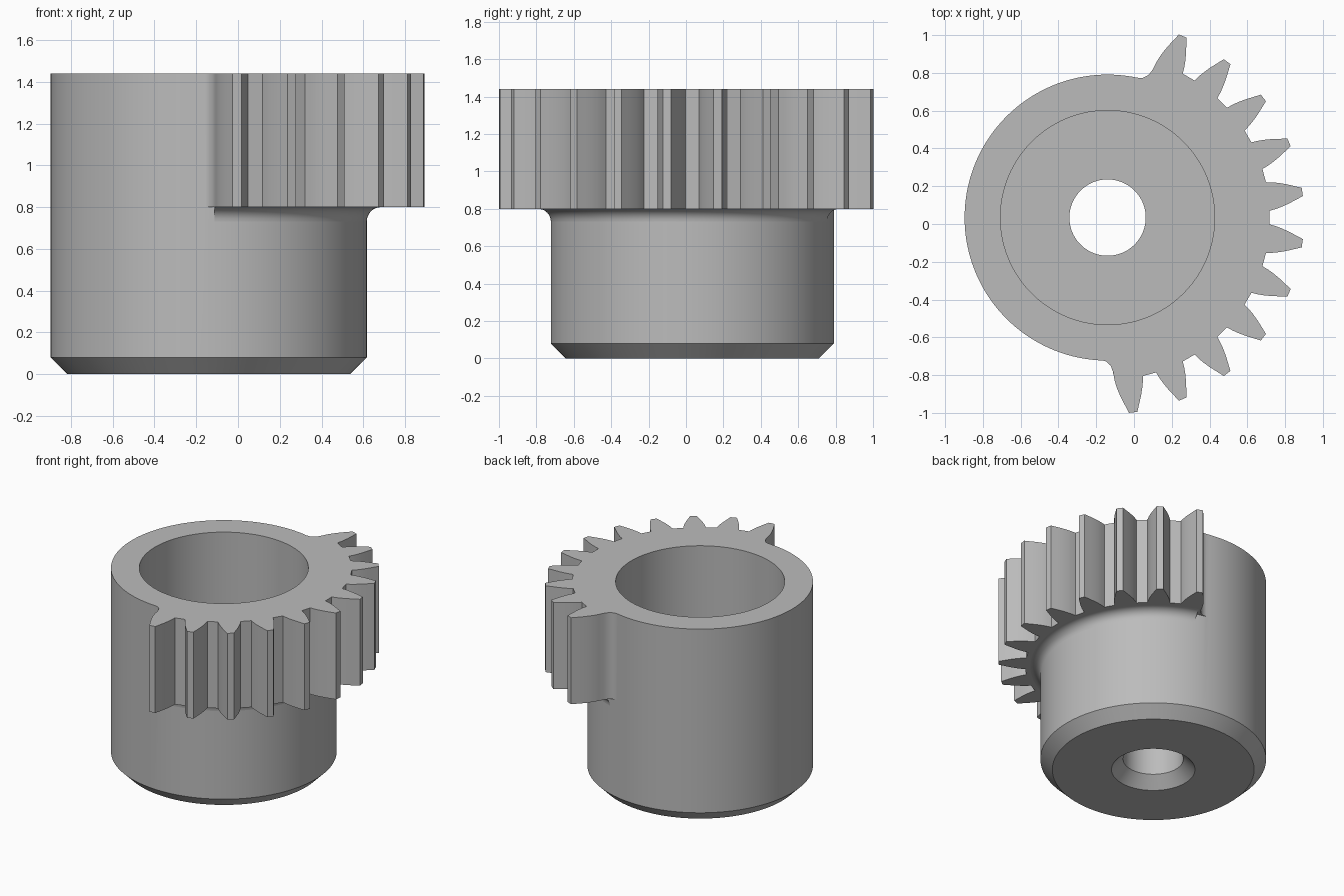
import bpy, bmesh, math

if "Cube" in bpy.data.objects:
    bpy.data.objects.remove(bpy.data.objects["Cube"])

CX, CY = -0.14, 0.034          # hub axis
R, BORE, HOLE = 0.757, 0.567, 0.202
TOP, GEAR_Z, FLOOR = 1.44, 0.80, 0.40
A0, A1 = -92, 78               # toothed sector, degrees
STEP = 2

steel = bpy.data.materials.new("steel grey")
steel.diffuse_color = (0.5, 0.5, 0.5, 1)
steel.use_nodes = True
steel.node_tree.nodes["Principled BSDF"].inputs["Base Color"].default_value = steel.diffuse_color


def polar(r, deg, z):
    a = math.radians(deg)
    return (CX + r * math.cos(a), CY + r * math.sin(a), z)


def lathe(bm, profile, angles, closed):
    """Sweep (r, z) points around the hub axis."""
    rings = [[bm.verts.new(polar(r, a, z)) for r, z in profile] for a in angles]
    n = len(rings)
    for i in range(n if closed else n - 1):
        p, q = rings[i], rings[(i + 1) % n]
        for j in range(len(profile) - 1):
            bm.faces.new((p[j], q[j], q[j + 1], p[j + 1]))


def finish(bm, name):
    bmesh.ops.remove_doubles(bm, verts=bm.verts, dist=0.0005)
    bmesh.ops.recalc_face_normals(bm, faces=bm.faces)
    me = bpy.data.meshes.new(name)
    bm.to_mesh(me)
    bm.free()
    me.materials.append(steel)
    ob = bpy.data.objects.new(name, me)
    bpy.context.collection.objects.link(ob)
    bpy.ops.object.select_all(action='DESELECT')
    ob.select_set(True)
    bpy.context.view_layer.objects.active = ob
    bpy.ops.object.shade_smooth_by_angle(angle=math.radians(30))


# Hub: chamfered cup with a bore and a countersunk hole through the floor
bm = bmesh.new()
hub = [(HOLE, 0.08), (0.28, 0), (0.677, 0), (R, 0.08), (R, GEAR_Z), (R, TOP),
       (BORE, TOP), (BORE, FLOOR), (HOLE, FLOOR), (HOLE, 0.08)]
lathe(bm, hub, range(A0, A0 + 360, STEP), True)

# Open the upper hub wall where the teeth join it
covered = []
for f in bm.faces:
    c = f.calc_center_median()
    x, y = c.x - CX, c.y - CY
    deg = (math.degrees(math.atan2(y, x)) - A0) % 360
    if c.z > GEAR_Z and math.hypot(x, y) > 0.7 and deg < A1 - A0:
        covered.append(f)
bmesh.ops.delete(bm, geom=covered, context='FACES_ONLY')

# Gear sector outline: 11 teeth at 15 degrees, with run-out fillets at both ends
flank = [(0.856, 0.076), (0.89, 0.071), (0.92, 0.064), (0.96, 0.052),
         (0.995, 0.039), (1.04, 0.022)]
outline = [(R, A0), (0.762, A0 + 1.5), (0.784, A0 + 3.2), (0.82, A0 + 4.1)]
for t in range(11):
    mid = -82.5 + 15 * t
    side = [(math.hypot(u, v), math.degrees(math.atan2(v, u))) for u, v in flank]
    outline += [(r, mid - a) for r, a in side]
    outline += [(r, mid + a) for r, a in reversed(side)]
outline += [(0.82, A1 - 5.0), (0.784, A1 - 4), (0.762, A1 - 2), (R, A1)]
hub_arc = [(R, a) for a in range(A1 - STEP, A0, -STEP)]

# Teeth: both end faces and the outer wall
ends = [[bm.verts.new(polar(r, a, z)) for r, a in outline + hub_arc]
        for z in (GEAR_Z, TOP)]
for e in ends:
    bm.faces.new(e)
for i in range(len(outline) - 1):
    bm.faces.new((ends[0][i], ends[0][i + 1], ends[1][i + 1], ends[1][i]))
finish(bm, "pinion_body")

# Concave fillet under the teeth
bm = bmesh.new()
F = 0.068
cove = [(R + F - F * math.cos(t * math.pi / 16), GEAR_Z - F + F * math.sin(t * math.pi / 16))
        for t in range(9)]
lathe(bm, cove, range(A0 + 4, A1 - 4, STEP), False)
finish(bm, "under_tooth_fillet")
